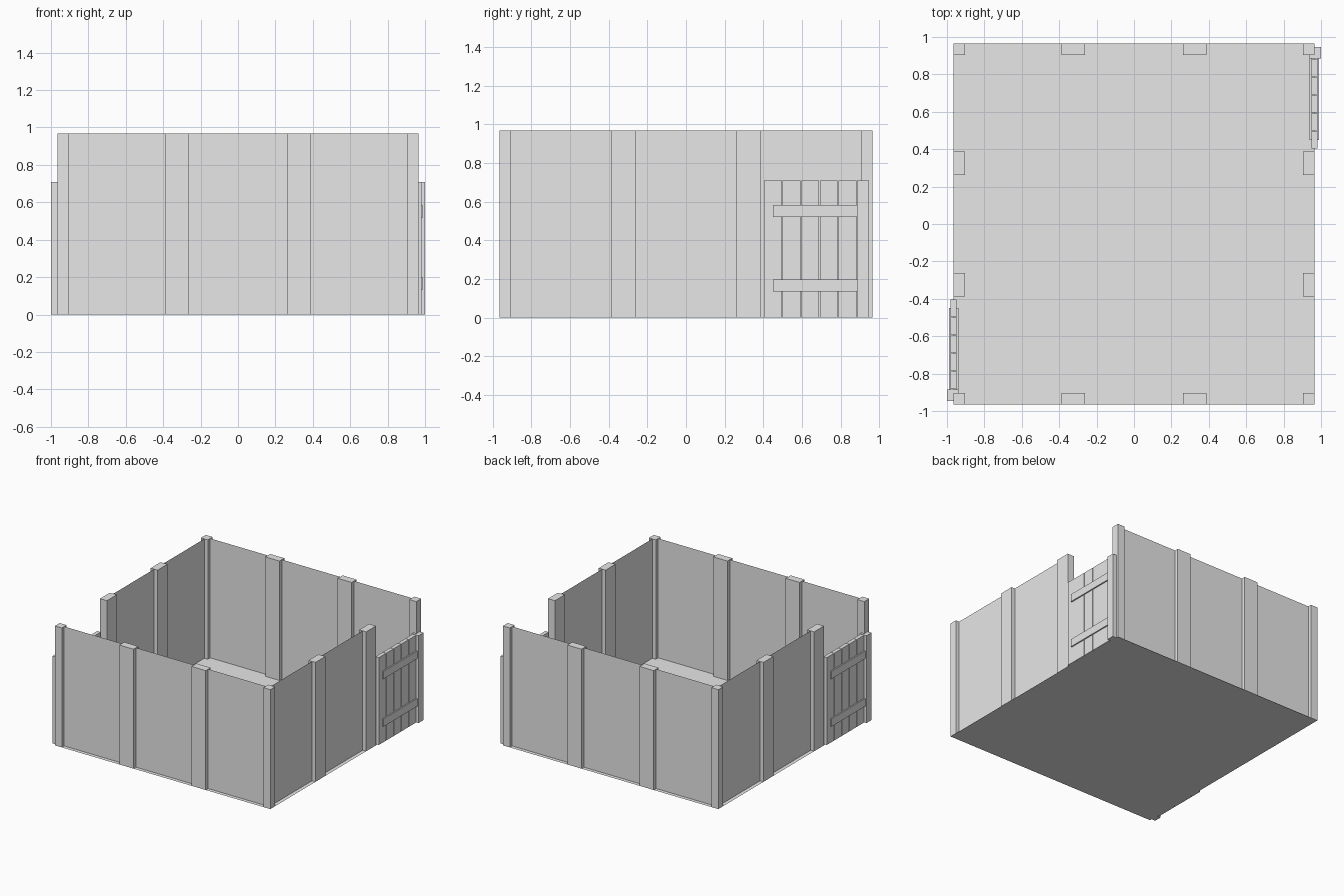
import bpy

cube = bpy.data.objects.get("Cube")
if cube:
    bpy.data.objects.remove(cube, do_unlink=True)

HALF = 0.966        # half width of the pen
HEIGHT = 0.968
POST = 0.062        # post depth
MID = HALF - POST / 2
INNER, OUTER = 0.261, 0.387   # extent of the middle posts
GATE_TOP = 0.708

grey = bpy.data.materials.new("plain_grey")
grey.use_nodes = True
colour = (0.8, 0.8, 0.8, 1)
grey.diffuse_color = colour
grey.node_tree.nodes["Principled BSDF"].inputs["Base Color"].default_value = colour


def add_mesh(name, verts, faces):
    mesh = bpy.data.meshes.new(name)
    mesh.from_pydata(verts, [], faces)
    mesh.materials.append(grey)
    obj = bpy.data.objects.new(name, mesh)
    bpy.context.collection.objects.link(obj)
    return obj


def box(name, xs, ys, zs, turn=1):
    """Box from ranges; turn=-1 spins it half a turn about the z axis."""
    xs, ys = (sorted(turn * v for v in r) for r in (xs, ys))
    verts = [(x, y, z) for x in xs for y in ys for z in zs]
    faces = [(0, 1, 3, 2), (4, 6, 7, 5), (0, 4, 5, 1),
             (2, 3, 7, 6), (0, 2, 6, 4), (1, 5, 7, 3)]
    return add_mesh(name, verts, faces)


def panel(name, a, b):
    """Thin upright sheet between two ground points."""
    verts = [(*a, 0), (*b, 0), (*b, HEIGHT), (*a, HEIGHT)]
    return add_mesh(name, verts, [(0, 1, 2, 3)])


# Floor sheet
add_mesh("floor", [(-HALF, -HALF, 0), (-HALF, HALF, 0),
                   (HALF, HALF, 0), (HALF, -HALF, 0)], [(0, 1, 2, 3)])

edge = (HALF - POST, HALF)
tall = (0, HEIGHT)

# Each pass builds one long wall, one gated wall and their posts
for turn, end, side in ((1, "back", "left"), (-1, "front", "right")):
    # Walls, the gated one stopping at the opening
    panel(end + "_wall", (turn * MID, turn * MID), (-turn * MID, turn * MID))
    panel(side + "_wall", (turn * MID, -turn * MID), (turn * MID, turn * OUTER))

    # Corner posts
    box(end + "_corner_post_a", edge, edge, tall, turn)
    box(end + "_corner_post_b", (-HALF, POST - HALF), edge, tall, turn)

    # Middle posts
    for tag, span in (("a", (INNER, OUTER)), ("b", (-OUTER, -INNER))):
        box(f"{end}_middle_post_{tag}", span, edge, tall, turn)
        box(f"{side}_middle_post_{tag}", edge, span, tall, turn)

    # Gate planks with narrow gaps
    start, pitch, gap = 0.404, 0.0962, 0.004
    for i in range(5):
        y = start + i * pitch
        box(f"{side}_gate_plank_{i + 1}", (0.949, 0.98),
            (y, y + pitch - gap), (0, GATE_TOP), turn)

    # Gate hinge post
    box(side + "_gate_hinge_post", (0.938, 1.0), (0.885, 0.947), (0, GATE_TOP), turn)

    # Cross bars on both faces of the gate
    for level, zs in (("lower", (0.134, 0.197)), ("upper", (0.52, 0.582))):
        for face, xs in (("outer", (0.98, 0.99)), ("inner", (0.939, 0.949))):
            box(f"{side}_gate_{level}_{face}_bar", xs, (0.45, 0.885), zs, turn)
